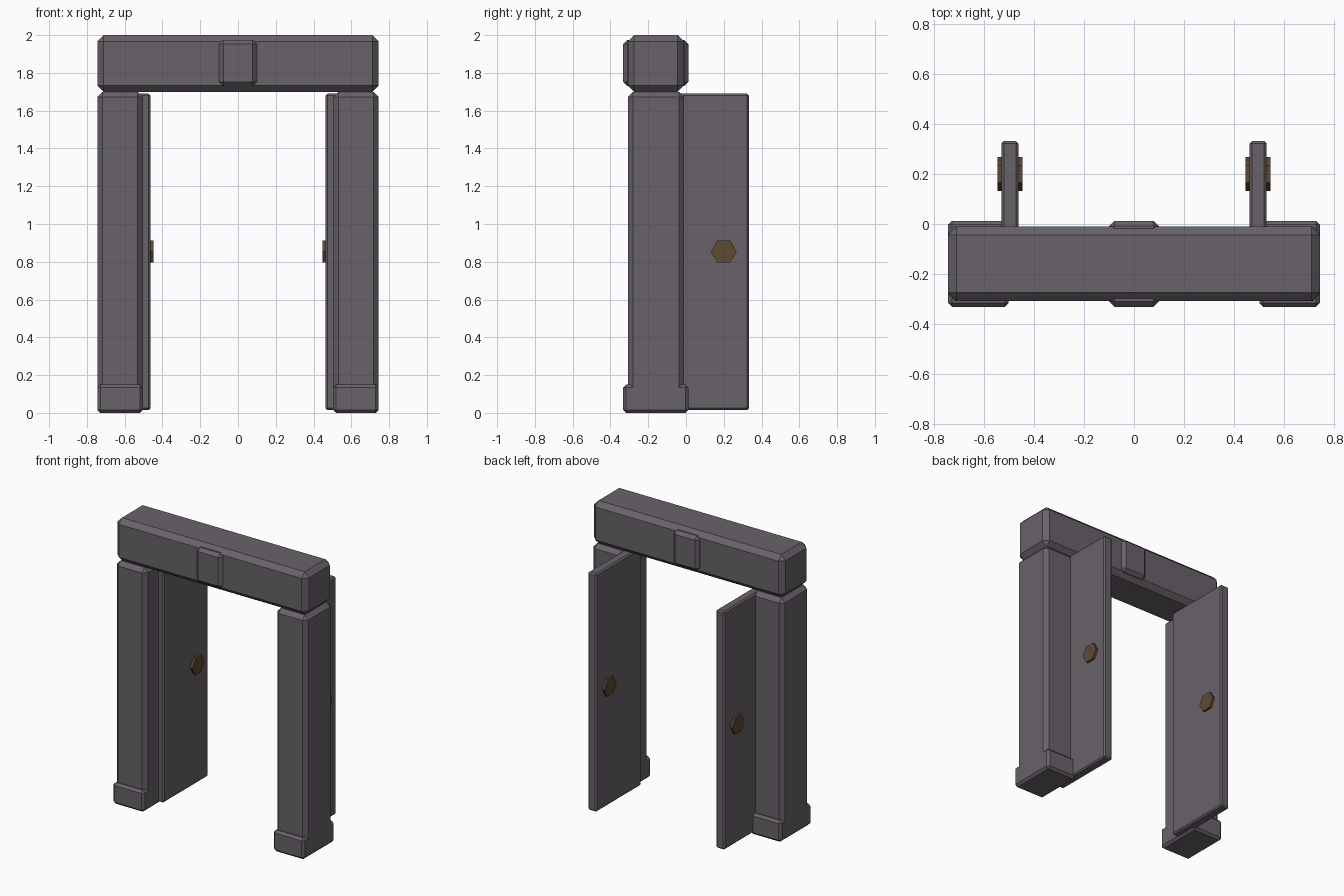
import bpy
import bmesh
from math import pi
from mathutils import Matrix, Vector

cube = bpy.data.objects.get("Cube")
if cube:
    bpy.data.objects.remove(cube, do_unlink=True)


def make_material(name, color):
    mat = bpy.data.materials.new(name)
    mat.use_nodes = True
    mat.diffuse_color = color
    mat.node_tree.nodes["Principled BSDF"].inputs["Base Color"].default_value = color
    return mat


stone = make_material("grey_stone", (0.14, 0.123, 0.143, 1))
bronze = make_material("dull_bronze", (0.11, 0.067, 0.031, 1))


def finish(name, bm, mat):
    bmesh.ops.recalc_face_normals(bm, faces=bm.faces)
    mesh = bpy.data.meshes.new(name)
    bm.to_mesh(mesh)
    bm.free()
    mesh.materials.append(mat)
    obj = bpy.data.objects.new(name, mesh)
    bpy.context.collection.objects.link(obj)
    return obj


def chamfered_block(name, low, high, chamfer, mat=stone):
    """Box between two corners with a single flat chamfer on every edge."""
    low, high = Vector(low), Vector(high)
    bm = bmesh.new()
    bmesh.ops.create_cube(bm, size=1)
    bmesh.ops.scale(bm, vec=high - low, verts=bm.verts)
    bmesh.ops.translate(bm, vec=(low + high) / 2, verts=bm.verts)
    bmesh.ops.bevel(bm, geom=bm.edges[:], offset=chamfer, offset_type='OFFSET',
                    segments=1, profile=0.5, affect='EDGES')
    return finish(name, bm, mat)


def hex_knob(name, center, radius, length):
    """Six-sided knob running along x through the door."""
    bm = bmesh.new()
    bmesh.ops.create_cone(bm, cap_ends=True, segments=6, radius1=radius,
                          radius2=radius, depth=length)
    # Point one corner along y before tipping the axis onto x
    turn = Matrix.Rotation(pi / 2, 4, 'Y')
    bmesh.ops.transform(bm, matrix=turn, verts=bm.verts)
    if max(v.co.y for v in bm.verts) < radius * 0.95:
        bmesh.ops.transform(bm, matrix=Matrix.Rotation(pi / 6, 4, 'X'), verts=bm.verts)
    bmesh.ops.translate(bm, vec=center, verts=bm.verts)
    return finish(name, bm, bronze)


# Lintel and keystone
chamfered_block("lintel", (-0.745, -0.308, 1.70), (0.745, -0.01, 2.0), 0.034)
chamfered_block("keystone", (-0.10, -0.333, 1.73), (0.10, 0.013, 1.975), 0.022)

# Pillars, plinths, open doors and knobs on both sides
for side, s in (("left", 1), ("right", -1)):
    inner, outer = sorted((s * 0.503, s * 0.745))
    chamfered_block(side + "_pillar", (inner, -0.308, 0.0), (outer, -0.01, 1.70), 0.028)
    chamfered_block(side + "_plinth", (inner, -0.333, 0.0), (outer, 0.013, 0.15), 0.016)
    x = s * 0.498
    chamfered_block(side + "_door", (x - 0.034, -0.165, 0.015), (x + 0.034, 0.333, 1.69), 0.01)
    hex_knob(side + "_door_knob", (x, 0.2, 0.855), 0.068, 0.1)
